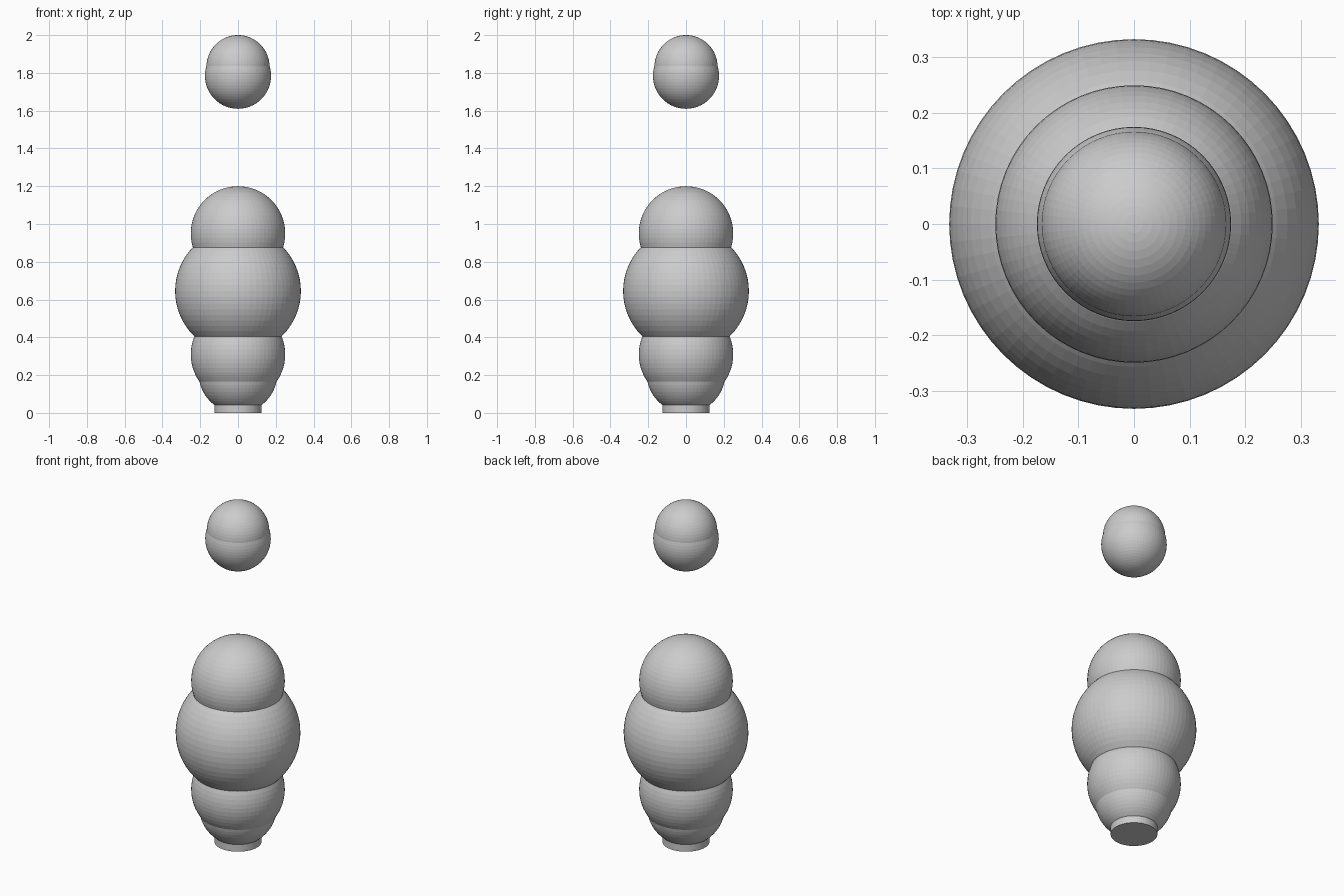
import bpy

if "Cube" in bpy.data.objects:
    bpy.data.objects.remove(bpy.data.objects["Cube"])


def ball(name, radius, z):
    bpy.ops.mesh.primitive_uv_sphere_add(segments=64, ring_count=32, radius=radius, location=(0, 0, z))
    bpy.context.object.name = name


# Short round foot
bpy.ops.mesh.primitive_cylinder_add(vertices=64, radius=0.125, depth=0.05, location=(0, 0, 0.025))
bpy.context.object.name = "foot_disc"

# Stacked body balls, then the two floating balls above
for name, radius, z in [
    ("base_ball", 0.208, 0.208),
    ("lower_ball", 0.25, 0.31),
    ("middle_ball", 0.333, 0.645),
    ("upper_ball", 0.25, 0.95),
    ("floating_lower_ball", 0.175, 1.785),
    ("floating_upper_ball", 0.167, 1.833),
]:
    ball(name, radius, z)
